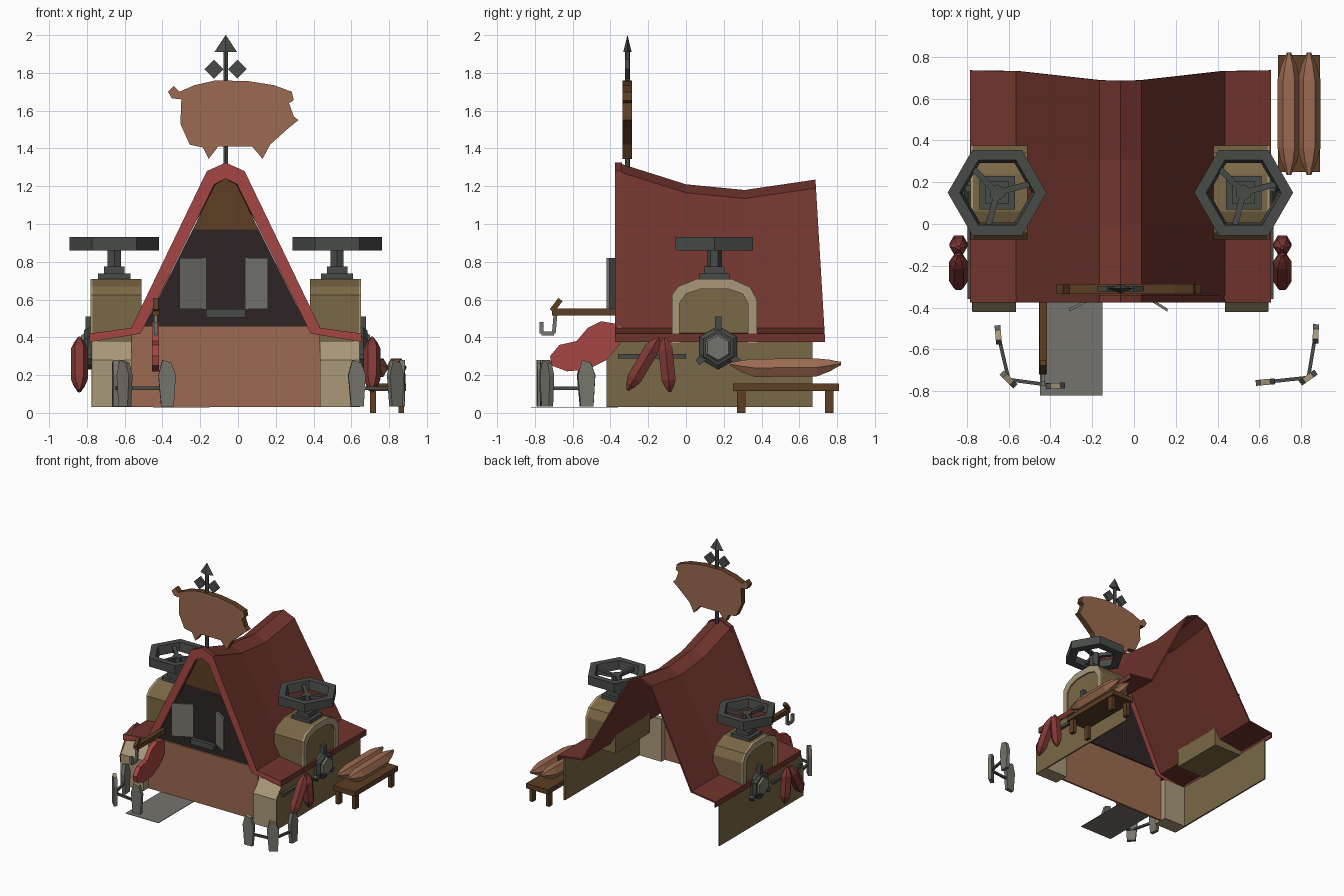
import bpy, bmesh, math
from mathutils import Vector, Matrix

if "Cube" in bpy.data.objects:
    bpy.data.objects.remove(bpy.data.objects["Cube"])

C = -0.065  # x of the house's mirror plane


def mat(name, r, g, b):
    m = bpy.data.materials.new(name)
    m.diffuse_color = [(c / 255 / 12.92) if c < 11 else ((c / 255 + .055) / 1.055) ** 2.4 for c in (r, g, b)] + [1]
    m.use_nodes = True
    m.node_tree.nodes["Principled BSDF"].inputs["Base Color"].default_value = m.diffuse_color
    return m


WALL = mat("olive plaster", 122, 104, 70)
STONE = mat("light tan stone", 168, 152, 120)
ROOF = mat("roof red", 112, 52, 45)
RED = mat("meat red", 165, 70, 66)
WOOD = mat("warm brown", 155, 106, 80)
DARK = mat("dark brown", 92, 62, 36)
METAL = mat("dark metal", 72, 75, 72)
GREY = mat("light grey", 118, 116, 108)
COAL = mat("charcoal", 46, 37, 37)
SAUS = mat("sausage red", 128, 56, 53)


def make(name, verts, faces, *mats, rule=None):
    bm = bmesh.new()
    vs = [bm.verts.new(v) for v in verts]
    for f in faces:
        bm.faces.new([vs[i] for i in f])
    bmesh.ops.recalc_face_normals(bm, faces=bm.faces)
    bm.normal_update()
    if rule:
        for f in bm.faces:
            f.material_index = rule(f)
    me = bpy.data.meshes.new(name)
    bm.to_mesh(me)
    bm.free()
    for m in mats:
        me.materials.append(m)
    o = bpy.data.objects.new(name, me)
    bpy.context.collection.objects.link(o)
    return o


def loft(name, rings, *mats, rule=None, closed=False):
    n, k = len(rings[0]), len(rings)
    verts = [p for r in rings for p in r]
    faces = [(i * n + j, i * n + (j + 1) % n, (i + 1) % k * n + (j + 1) % n, (i + 1) % k * n + j)
             for i in range(k if closed else k - 1) for j in range(n)]
    if not closed:
        faces += [tuple(range(n)), tuple(range((k - 1) * n, k * n))]
    return make(name, verts, faces, *mats, rule=rule)


def prism(name, axis, pts, a, b, *mats, rule=None):
    put = {"x": lambda p, t: (t, p[0], p[1]), "y": lambda p, t: (p[0], t, p[1]), "z": lambda p, t: (p[0], p[1], t)}[axis]
    return loft(name, [[put(p, t) for p in pts] for t in (a, b)], *mats, rule=rule)


def box(name, x0, x1, y0, y1, z0, z1, m):
    return prism(name, "z", [(x0, y0), (x1, y0), (x1, y1), (x0, y1)], z0, z1, m)


def spindle(name, p, q, radii, m, n=6, sag=0, turn=0):
    """Turned shape from p to q; radii is a list of (fraction, radius)."""
    p, q = Vector(p), Vector(q)
    rot = (q - p).to_track_quat("Z", "Y")
    rings = []
    for t, r in radii:
        c = p.lerp(q, t) - Vector((0, 0, sag * 4 * t * (1 - t)))
        angles = [turn + 2 * math.pi * i / n for i in range(n)]
        rings.append([c + rot @ Vector((r * math.cos(a), r * math.sin(a), 0)) for a in angles])
    return loft(name, rings, m)


def bar(name, p, q, r, m, n=4):
    return spindle(name, p, q, [(0, r), (1, r)], m, n, turn=math.pi / n)


def path(name, pts, r, m):
    for a, b in zip(pts, pts[1:]):
        bar(name, a, b, r, m)


def sausage(name, p, q, r, m, sag=0):
    prof = [(0, .2), (.05, .4), (.1, .65), (.22, 1), (.78, 1), (.9, .65), (.95, .4), (1, .2)]
    spindle(name, p, q, [(t, k * r) for t, k in prof], m, sag=sag)


# Roof: thin sagging shell with flared eaves
def roof_ring(y, ridge, back=False):
    half = [(.72, .375), (.72, .42), (.5, .45), (.1, ridge - .045), (0, ridge)]
    inner = [(.71, .375), (.71, .409), (.492, .438), (.094, ridge - .058), (0, ridge - .015)]
    pts = half + [(-u, z) for u, z in half[-2::-1]] + [(-u, z) for u, z in inner[:-1]] + inner[::-1]
    return [(C + u, y - (.06 * (z - .375) if back else 0), z) for u, z in pts]


loft("roof", [roof_ring(-.365, 1.325), roof_ring(0, 1.21), roof_ring(.31, 1.18), roof_ring(.737, 1.235, True)], ROOF)

# Thick red trim on the front edge of the roof
TRIM = [(.72, .375), (.72, .42), (.5, .45), (.1, 1.28), (0, 1.325), (-.1, 1.28), (-.5, .45), (-.72, .42), (-.72, .375),
        (-.45, .42), (-.06, 1.21), (0, 1.24), (.06, 1.21), (.45, .42)]
prism("roof_trim", "y", [(C + u, z) for u, z in TRIM], -.377, -.34, RED, ROOF,
      rule=lambda f: int(abs(f.normal.y) < .5))

# Front wall and gable
box("front_wall", C - .5, C + .5, -.36, -.345, .03, .46, WOOD)
prism("gable_lower", "y", [(C - .43, .46), (C + .43, .46), (C + .175, .97), (C - .175, .97)], -.345, -.335, COAL)
prism("gable_upper", "y", [(C - .175, .97), (C + .175, .97), (C + .057, 1.21), (C, 1.24), (C - .057, 1.21)],
      -.345, -.335, DARK)
box("window_sill", -.17, .04, -.375, -.34, .505, .55, METAL)
for hx, tx in ((-.17, -.31), (.04, .16)):
    prism("shutter", "z", [(hx, -.345), (tx, -.42), (tx, -.405), (hx, -.33)], .55, .82, GREY)

# Everything mirrored on the two long sides
ARCH = [(-.075, .37), (-.075, .625), (-.04, .67), (.06, .71), (.24, .71), (.34, .665), (.375, .6), (.375, .37)]
INNER = [(-.035, .37), (-.035, .58), (0, .63), (.08, .657), (.22, .657), (.3, .63), (.328, .58), (.328, .37)]
for s in (1, -1):
    X = lambda u: C + s * u
    prism("side_wall", "x", [(-.42, .03), (-.42, .28), (-.34, .38), (.67, .38), (.67, .03)], X(.698), X(.71), WALL)
    prism("corner_pillar", "x", [(-.422, .03), (-.422, .28), (-.34, .38), (-.3, .38), (-.3, .03)],
          X(.5), X(.705), STONE)
    # dormer with arched stone rim
    prism("dormer", "x", ARCH, X(.445), X(.705), WALL)
    prism("dormer_rim", "x", ARCH + INNER[::-1], X(.7), X(.717), STONE)
    # valve wheel on top
    wx, wy = X(.59), .15
    box("wheel_base", wx - .085, wx + .085, wy - .08, wy + .08, .705, .738, METAL)
    box("wheel_collar", wx - .055, wx + .055, wy - .055, wy + .055, .738, .775, METAL)
    bar("wheel_stem", (wx, wy, .77), (wx, wy, .9), .04, METAL, 6)
    hexes = [[(wx + r * math.cos(i * math.pi / 3), wy + r * math.sin(i * math.pi / 3), z) for i in range(6)]
             for r, z in ((.237, .86), (.237, .93), (.18, .93), (.165, .86))]
    loft("wheel_rim", hexes, METAL, closed=True)
    for k in range(3):
        a = math.radians(135 + 120 * k)
        bar("wheel_spoke", (wx, wy, .885), (wx + .17 * math.cos(a), wy + .17 * math.sin(a), .895), .02, METAL)
    # hexagonal side valve with pale centre and three lugs
    spindle("side_valve", (X(.7), .17, .345), (X(.75), .17, .345), [(0, .115), (.6, .115), (1, .09)], METAL,
            turn=math.pi / 6)
    spindle("valve_centre", (X(.745), .17, .345), (X(.765), .17, .345), [(0, .08), (1, .065)], GREY, turn=math.pi / 6)
    for a, far in ((90, .165), (215, .135), (325, .135)):
        d = Vector((0, math.cos(math.radians(a)), math.sin(math.radians(a))))
        c = Vector((X(.725), .17, .345))
        bar("valve_lug", c + d * .07, c + d * far, .025, METAL)
    # rail with two hanging sausages
    bar("sausage_rail", (X(.72), -.36, .3), (X(.72), 0, .3), .018, METAL)
    sausage("hanging_sausage", (X(.775), -.31, .12), (X(.775), -.145, .4), .045, SAUS)
    sausage("hanging_sausage", (X(.775), -.085, .11), (X(.775), -.115, .4), .043, SAUS)

# Bench with two long sausages
box("bench_top", .69, .89, .25, .81, .115, .155, DARK)
for x in (.70, .85):
    for y in (.27, .735):
        box("bench_leg", x, x + .03, y, y + .045, 0, .115, DARK)
for x in (.742, .838):
    sausage("bench_sausage", (x, .235, .258), (x, .82, .262), .055, WOOD, sag=.03)

# Ground slab at the entrance
box("entrance_slab", -.45, -.15, -.82, -.36, .028, .032, GREY)

# Stone fences
SLAB = [(-.032, .035), (-.047, .2), (-.025, .28), (.022, .265), (.045, .2), (.035, .035)]
for posts in ([(-.65, -.53, 95), (-.6, -.745, -45), (-.375, -.775, 3)],
              [(.87, -.525, 88), (.835, -.735, 35), (.63, -.757, 5)]):
    for x, y, a in posts:
        o = prism("fence_stone", "y", SLAB, -.014, .014, GREY, STONE, rule=lambda f: int(f.normal.z > .7))
        o.matrix_world = Matrix.Translation((x, y, 0)) @ Matrix.Rotation(math.radians(a), 4, "Z")
    path("fence_rail", [(x, y, .13) for x, y, a in posts], .012, METAL)

# Meat rack: beam, tip, hook and steak
bar("rack_beam", (-.435, -.71, .535), (-.435, -.34, .535), .026, DARK)
bar("rack_tip", (-.435, -.71, .54), (-.435, -.665, .6), .02, DARK)
path("meat_hook", [(-.435, -.765, .48), (-.435, -.765, .42), (-.435, -.7, .42), (-.435, -.69, .53)], .014, GREY)
prism("steak", "x", [(-.72, .3), (-.71, .25), (-.63, .22), (-.52, .23), (-.42, .28), (-.345, .37), (-.36, .47),
                     (-.45, .485), (-.52, .45), (-.58, .38), (-.67, .36)], -.455, -.418, RED)

# Weathervane: pole, arrow, diamonds and pig board
bar("vane_pole", (C, -.31, 1.2), (C, -.31, 1.93), .014, METAL, 6)
loft("vane_arrow", [[(C - .06 * k, -.31, z), (C, -.31 - .022 * k, z), (C + .06 * k, -.31, z), (C, -.31 + .022 * k, z)]
                    for k, z in ((1, 1.91), (.02, 2))], METAL)
for x in (C - .062, C + .062):
    prism("vane_diamond", "y", [(x - .05, 1.82), (x, 1.77), (x + .05, 1.82), (x, 1.87)], -.322, -.298, METAL)
PIG = [(-.37, 1.7), (-.35, 1.665), (-.3, 1.66), (-.305, 1.53), (-.255, 1.42), (-.185, 1.405), (-.155, 1.345),
       (-.105, 1.41), (.075, 1.41), (.13, 1.345), (.17, 1.42), (.27, 1.51), (.32, 1.55), (.295, 1.57), (.27, 1.64),
       (.295, 1.655), (.285, 1.7), (.19, 1.735), (.05, 1.757), (-.12, 1.76), (-.23, 1.735), (-.31, 1.7), (-.34, 1.73)]
prism("pig_board", "y", PIG, -.335, -.287, WOOD, DARK, rule=lambda f: int(abs(f.normal.y) < .5))
